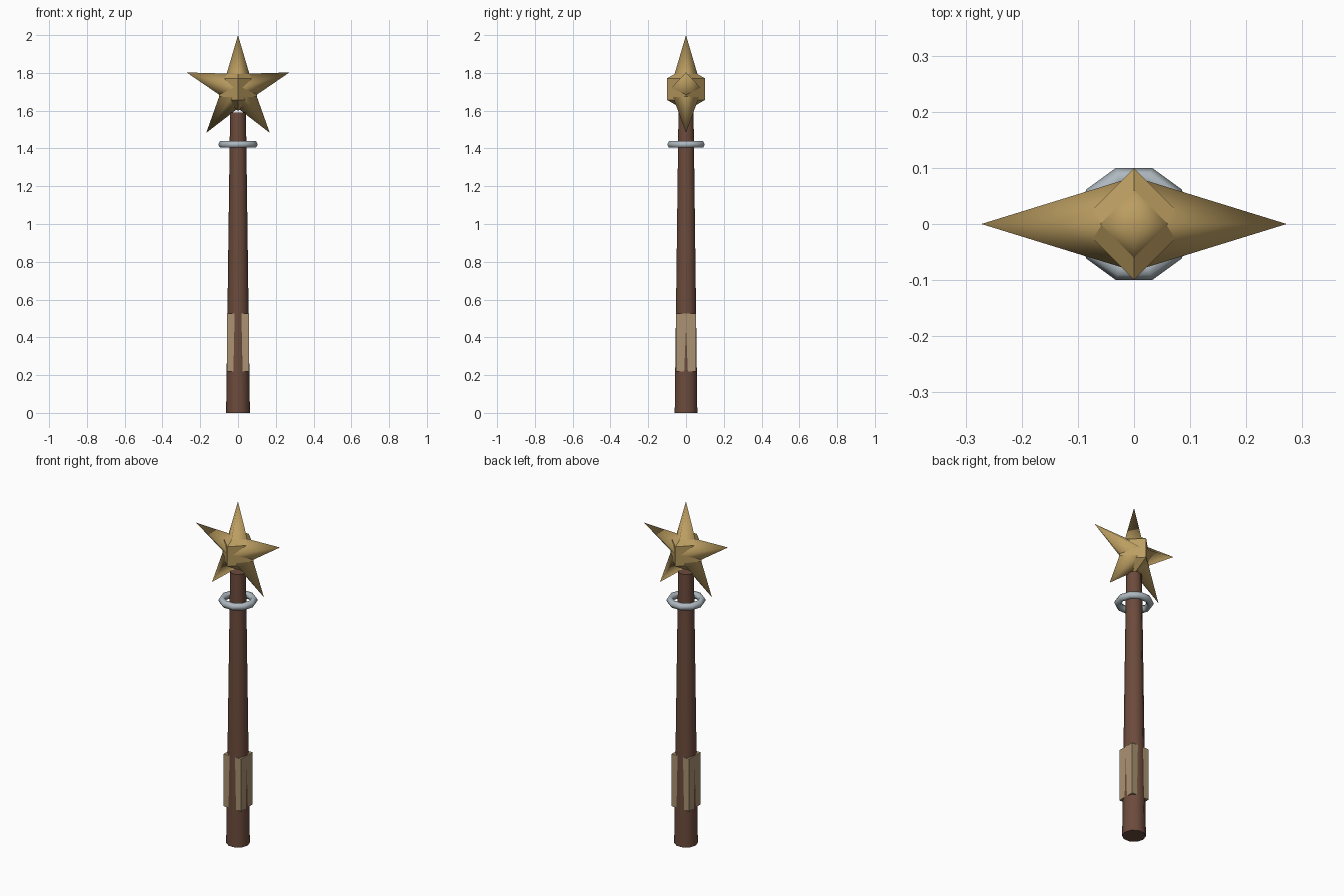
import bpy
from math import radians, sin, cos

if "Cube" in bpy.data.objects:
    bpy.data.objects.remove(bpy.data.objects["Cube"])


def material(name, color):
    m = bpy.data.materials.new(name)
    m.diffuse_color = (*color, 1)
    m.use_nodes = True
    m.node_tree.nodes["Principled BSDF"].inputs["Base Color"].default_value = m.diffuse_color
    return m


wood = material("dark_wood", (0.15, 0.07, 0.045))
leather = material("tan_wrap", (0.40, 0.29, 0.17))
gold = material("gold", (0.50, 0.34, 0.12))
steel = material("steel", (0.42, 0.48, 0.52))


def finish(name, mat, smooth=None):
    ob = bpy.context.object
    ob.name = name
    ob.data.materials.append(mat)
    if smooth:
        bpy.ops.object.shade_smooth_by_angle(angle=radians(smooth))
    return ob


# tapered ten-sided shaft, corners on the x axis
bpy.ops.mesh.primitive_cone_add(vertices=10, radius1=0.063, radius2=0.042, depth=1.59,
                                location=(0, 0, 0.795), rotation=(0, 0, radians(90)))
finish("shaft", wood, 40)

# square hand grip that the shaft pokes through
bpy.ops.mesh.primitive_cube_add(size=1, location=(0, 0, 0.372))
grip = finish("grip", leather)
grip.scale = (0.114, 0.106, 0.306)

# loose collar ring
bpy.ops.mesh.primitive_torus_add(major_segments=10, minor_segments=6, major_radius=0.085,
                                 minor_radius=0.02, location=(0, 0, 1.421))
finish("collar_ring", steel, 65)

# star core: octahedron
CENTRE, LENGTH = 1.714, 0.286
bpy.ops.mesh.primitive_uv_sphere_add(segments=4, ring_count=2, radius=0.115,
                                     location=(0, 0, CENTRE))
finish("star_core", gold)

# five four-sided star points
for i in range(5):
    a = radians(72 * i)
    bpy.ops.mesh.primitive_cone_add(
        vertices=4, radius1=0.084, radius2=0, depth=LENGTH,
        location=(sin(a) * LENGTH / 2, 0, CENTRE + cos(a) * LENGTH / 2),
        rotation=(0, a, 0))
    finish(f"star_point_{i + 1}", gold, 95)
